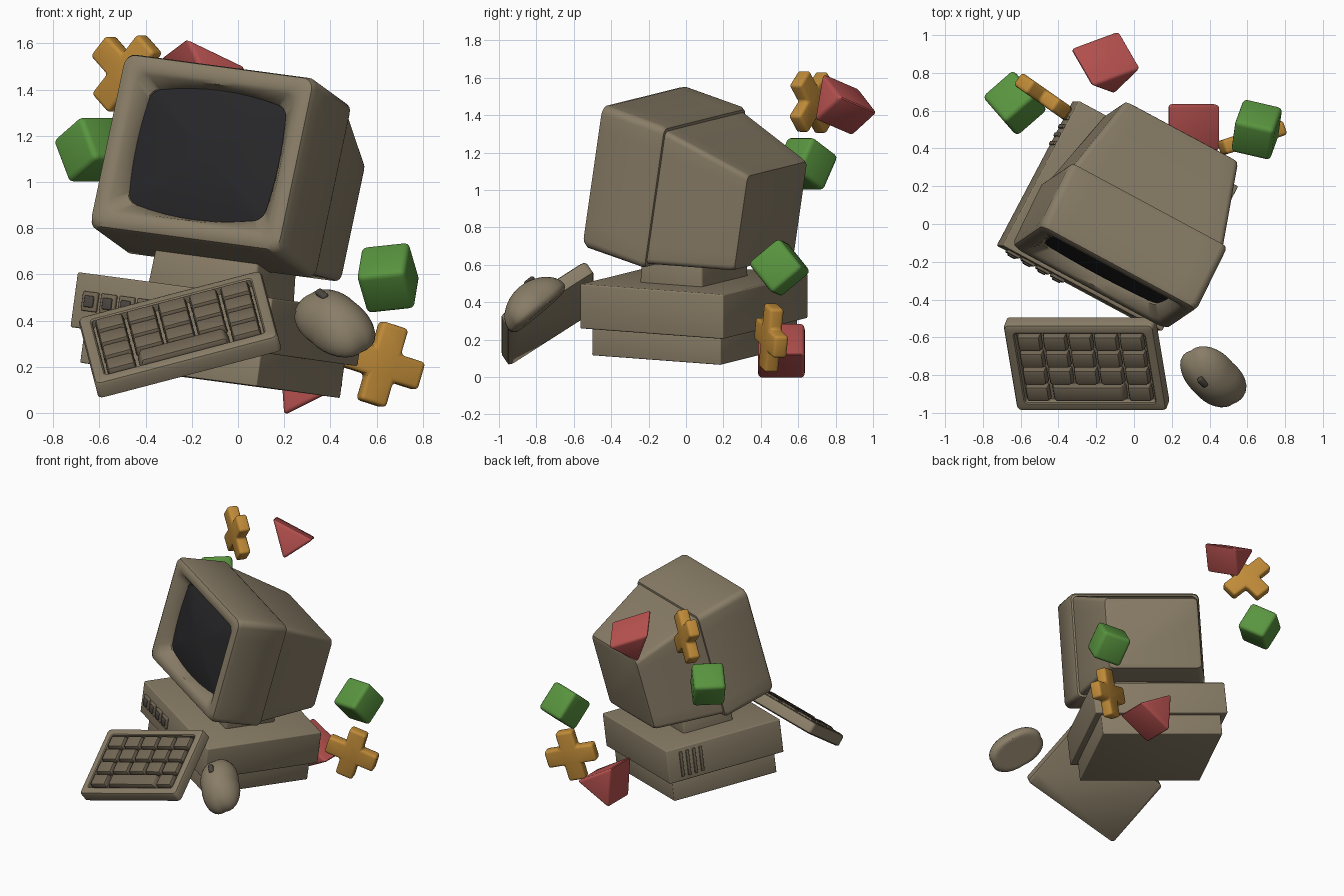
import bpy, bmesh
from math import radians, sin, cos, pi
from mathutils import Vector, Matrix

if "Cube" in bpy.data.objects:
    bpy.data.objects.remove(bpy.data.objects["Cube"])

def mat(name, c):
    m = bpy.data.materials.new(name)
    m.diffuse_color = (*c, 1)
    m.use_nodes = True
    m.node_tree.nodes["Principled BSDF"].inputs["Base Color"].default_value = m.diffuse_color
    return m

TAN = mat("tan", (.25, .205, .135))
KEY = mat("key_tan", (.17, .135, .09))
DARK = mat("dark", (.02, .02, .022))
BUTTON = mat("button_grey", (.07, .06, .05))
RED = mat("red", (.48, .085, .08))
GREEN = mat("green", (.1, .3, .05))
ORANGE = mat("orange", (.53, .26, .04))

def frame(x, z, loc):
    """Matrix from an x axis, an approximate z axis and an origin."""
    x = Vector(x).normalized()
    y = Vector(z).cross(x).normalized()
    z = x.cross(y)
    return Matrix.Translation(loc) @ Matrix((x, y, z)).transposed().to_4x4()

def finish(name, bm, M, m):
    bmesh.ops.recalc_face_normals(bm, faces=bm.faces)
    bm.transform(M)
    me = bpy.data.meshes.new(name)
    bm.to_mesh(me)
    bm.free()
    me.materials.append(m)
    ob = bpy.data.objects.new(name, me)
    bpy.context.collection.objects.link(ob)
    return ob

def bevel(bm, w, seg=3):
    bmesh.ops.bevel(bm, geom=bm.edges[:], offset=w, segments=seg, profile=.5, affect='EDGES')

def box(name, size, loc, M, m, bev=.01, taper=1, seg=3):
    bm = bmesh.new()
    bmesh.ops.create_cube(bm, size=1)
    for v in bm.verts:
        t = taper if v.co.z > 0 else 1
        v.co = Vector((v.co.x * size[0] * t, v.co.y * size[1] * t, v.co.z * size[2]))
    bevel(bm, bev, seg)
    return finish(name, bm, M @ Matrix.Translation(loc), m)

def prism(name, pts, half, M, m, bev):
    """Extrude a flat outline both ways along z and round its edges."""
    bm = bmesh.new()
    lo = [bm.verts.new((x, y, -half)) for x, y in pts]
    hi = [bm.verts.new((x, y, half)) for x, y in pts]
    bm.faces.new(lo)
    bm.faces.new(hi)
    for i in range(len(pts)):
        j = (i + 1) % len(pts)
        bm.faces.new((lo[i], lo[j], hi[j], hi[i]))
    bmesh.ops.recalc_face_normals(bm, faces=bm.faces)
    bevel(bm, bev)
    return finish(name, bm, M, m)

def outline(hw, hh, r, bx=0, by=0):
    """Rounded rectangle with optionally bowed sides."""
    arcs = []
    for k, (sx, sy) in enumerate(((1, 1), (-1, 1), (-1, -1), (1, -1))):
        for i in range(6):
            a = (k + i / 5) * pi / 2
            arcs.append(Vector((sx * (hw - r) + r * cos(a), sy * (hh - r) + r * sin(a))))
    pts = []
    for i, p in enumerate(arcs):
        pts.append(p)
        if i % 6 == 5:
            q = arcs[(i + 1) % 24]
            pts += [p.lerp(q, t / 8) for t in range(1, 8)]
    return [(x + bx * x / hw * (1 - (y / hh) ** 2), y + by * y / hh * (1 - (x / hw) ** 2))
            for x, y in pts]

def loft(name, rings, M, m):
    bm = bmesh.new()
    rows = [[bm.verts.new(p) for p in ring] for ring in rings]
    for a, b in zip(rows, rows[1:]):
        for i in range(len(a)):
            j = (i + 1) % len(a)
            bm.faces.new((a[i], a[j], b[j], b[i]))
    bm.faces.new(rows[0])
    bm.faces.new(rows[-1])
    return finish(name, bm, M, m)

def upright(y, zc, *o):
    return [(x, y, z + zc) for x, z in outline(*o)]

def flat(z, *o):
    return [(x, y, z) for x, y in outline(*o)]

# monitor: front housing with screen recess
MON = frame((.875, -.47, -.117), (.207, .137, .969), (-.161, -.29, 1.131))
loft("monitor_front", [
    upright(.40, -.036, .44, .355, .03), upright(.395, -.036, .465, .38, .035),
    upright(.375, -.034, .475, .39, .04), upright(.035, -.003, .475, .392, .045),
    upright(.01, 0, .465, .382, .05), upright(0, 0, .445, .362, .05),
    upright(0, 0, .41, .322, .05), upright(.012, 0, .39, .304, .05),
    upright(.06, 0, .335, .25, .04, .02, .04), upright(.09, 0, .33, .245, .04, .02, .04)], MON, TAN)
# monitor: tapering rear housing
loft("monitor_rear", [
    upright(.36, -.033, .452, .366, .03), upright(.40, -.036, .452, .366, .03),
    upright(.845, -.082, .348, .268, .03), upright(.865, -.083, .338, .258, .03),
    upright(.87, -.083, .32, .24, .03)], MON, TAN)
# bulging glass
loft("screen", [upright(.07 - .04 * (1 - s * s), 0, .336 * s, .25 * s, .04 * s, .02 * s, .04 * s)
                for s in (1, .85, .7, .5, .3, .1)], MON, DARK)

# computer case, plinth and monitor stand
BASE = frame((.875, -.47, -.117), (.14, 0, .99), (-.088, .042, .406))
box("case", (.965, .868, .24), (0, 0, 0), BASE, TAN, .008)
box("plinth", (.875, .78, .16), (0, .006, -.187), BASE, TAN, .006)
box("stand", (.53, .38, .18), (0, 0, .19), BASE, TAN, .015, .96)
# front buttons in their frames
for i in range(4):
    x = -.398 + .09 * i
    box("button_frame", (.075, .03, .085), (x, -.434, 0), BASE, KEY, .006)
    box("case_button", (.045, .03, .05), (x, -.444, 0), BASE, BUTTON, .006)
# vent ribs on the left side
for i in range(4):
    box("vent_rib", (.022, .022, .18), (-.482, .33 - .05 * i, 0), BASE, KEY, .005)

# keyboard tray and keys
KB = frame((.967, 0, .253), (-.211, -.55, .807), (-.252, -.742, .34))
W, D = .41, .273
loft("keyboard_tray", [
    flat(-.043, W - .012, D - .012, .02), flat(-.035, W, D, .025), flat(.025, W, D, .025),
    flat(.038, W - .006, D - .006, .025), flat(.043, W - .018, D - .018, .02),
    flat(.043, W - .048, D - .048, .02), flat(.038, W - .054, D - .054, .015),
    flat(.005, W - .056, D - .056, .01)], KB, TAN)
pitch, row = .14, .106
for r in range(4):
    spans = [(c, 1) for c in range(5)] if r < 3 else [(0, 1), (1, 3), (4, 1)]
    for c, n in spans:
        box("key", (pitch * n - .008, row - .008, .05),
            ((c + n / 2 - 2.5) * pitch, (1.5 - r) * row, .03), KB, KEY, .012, .9, 2)

# mouse: domed body with flat underside
MOUSE = frame((-.6, .62, .5), (-.1, -.62, .77), (.42, -.80, .375))
bm = bmesh.new()
bmesh.ops.create_uvsphere(bm, u_segments=32, v_segments=20, radius=1)
for v in bm.verts:
    x, y, z = v.co
    k = 1 + .10 * abs(2 * x * y)
    v.co = (x * .2 * k, y * .132 * k, z * .14 if z > 0 else max(z * .07, -.035))
finish("mouse_body", bm, MOUSE, TAN)
box("mouse_wheel", (.065, .034, .03), (.08, 0, .13), MOUSE, BUTTON, .012)

# floating rounded cubes
for loc, ang in (((-.63, .64, 1.14), (-30, 0, 41)), ((.65, .5, .585), (40, -6, -13))):
    R = Matrix.Translation(loc)
    for a, ax in zip(reversed(ang), "ZYX"):
        R = R @ Matrix.Rotation(radians(a), 4, ax)
    box("green_cube", (.215, .215, .215), (0, 0, 0), R, GREEN, .025)

# floating triangular prisms
prism("red_prism_upper", [(-.135, .135), (-.055, -.135), (.14, 0)], .125,
      frame((.866, .5, 0), (.47, -.81, .35), (-.14, .855, 1.455)), RED, .02)
prism("red_prism_lower", [(-.11, -.145), (.15, -.015), (-.13, .155)], .125,
      frame((1, 0, 0), (0, -1, 0), (.31, .51, .135)), RED, .02)

# floating crosses
def cross(name, loc, yaw, turn, tilt=0):
    L, w = .178, .062
    pts = []
    for k in range(4):
        c, s = cos(k * pi / 2), sin(k * pi / 2)
        pts += [(x * c - y * s, x * s + y * c) for x, y in ((w, -w), (L, -w), (L, w))]
    M = (Matrix.Translation(loc) @ Matrix.Rotation(radians(yaw), 4, 'Z')
         @ Matrix.Rotation(radians(90 + tilt), 4, 'X') @ Matrix.Rotation(radians(turn), 4, 'Z'))
    prism(name, pts, .04, M, ORANGE, .018)

cross("orange_cross_upper", (-.48, .675, 1.47), -35, 47)
cross("orange_cross_lower", (.625, .455, .21), 18, -17)

for ob in bpy.data.objects:
    ob.select_set(True)
bpy.context.view_layer.objects.active = bpy.data.objects["case"]
bpy.ops.object.shade_smooth_by_angle(angle=radians(35))
